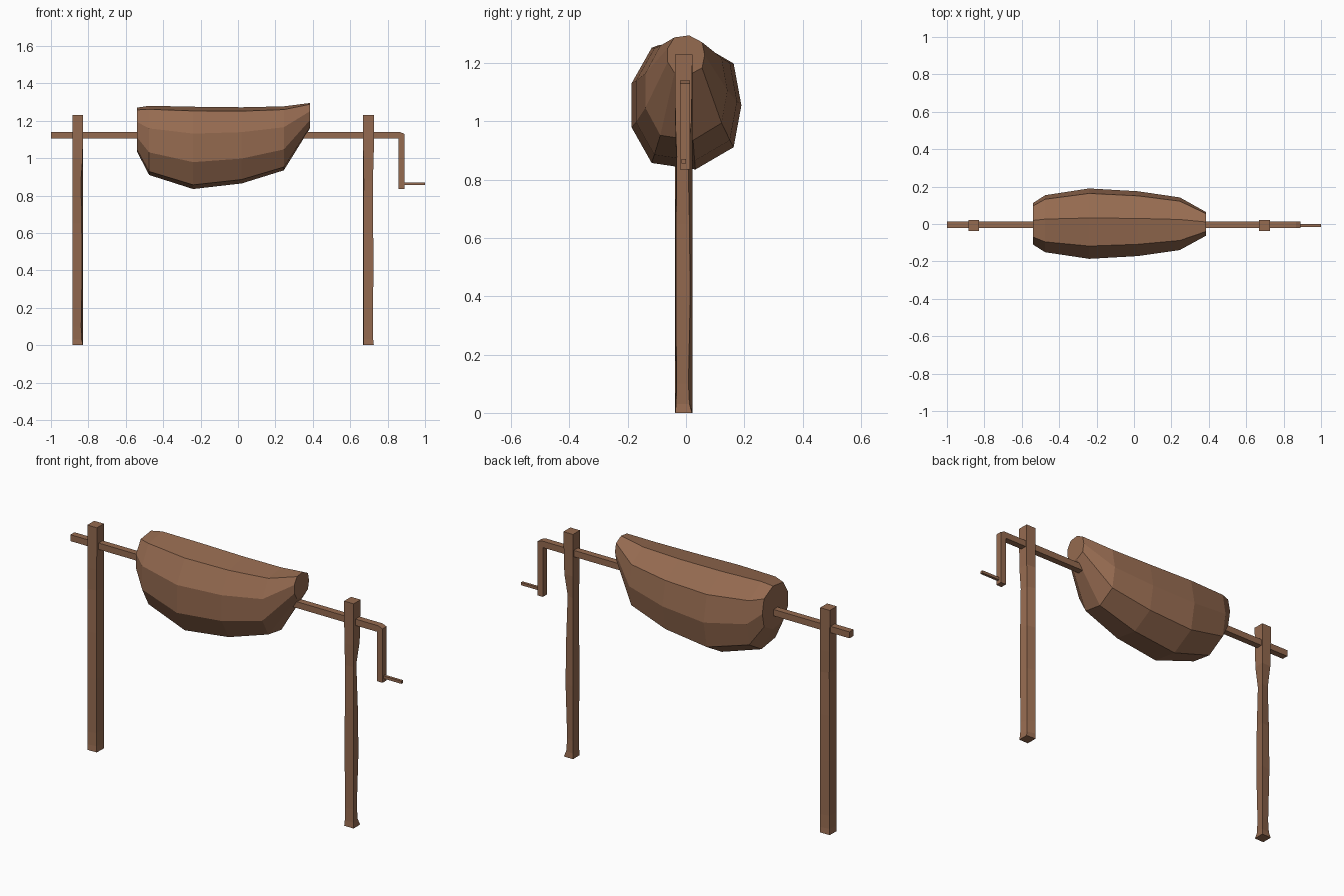
import bpy
import bmesh

cube = bpy.data.objects.get("Cube")
if cube:
    bpy.data.objects.remove(cube)

brown = bpy.data.materials.new("roasted_brown")
brown.use_nodes = True
colour = (0.30, 0.145, 0.08, 1)
brown.diffuse_color = colour
brown.node_tree.nodes["Principled BSDF"].inputs["Base Color"].default_value = colour


def loft(name, rings):
    """Skin a list of equal-length point rings and cap both ends."""
    bm = bmesh.new()
    loops = [[bm.verts.new(p) for p in ring] for ring in rings]
    count = len(loops[0])
    for a, b in zip(loops, loops[1:]):
        for i in range(count):
            j = (i + 1) % count
            bm.faces.new((a[i], a[j], b[j], b[i]))
    bm.faces.new(loops[0])
    bm.faces.new(loops[-1])
    bmesh.ops.recalc_face_normals(bm, faces=bm.faces)
    mesh = bpy.data.meshes.new(name)
    bm.to_mesh(mesh)
    bm.free()
    mesh.materials.append(brown)
    obj = bpy.data.objects.new(name, mesh)
    bpy.context.collection.objects.link(obj)
    return obj


# Meat: nine-sided section, scaled along the spit
section = [(1, 0), (0.86, 0.64), (0.17, 0.98), (-0.62, 0.88), (-0.98, 0.34),
           (-0.98, -0.34), (-0.62, -0.88), (0.17, -0.98), (0.86, -0.64)]
# x, half width, bottom, top
stations = [(-0.54, 0.112, 1.035, 1.27), (-0.475, 0.154, 0.91, 1.28),
            (-0.24, 0.19, 0.835, 1.275), (0.02, 0.175, 0.865, 1.272),
            (0.245, 0.142, 0.935, 1.277), (0.385, 0.064, 1.16, 1.295)]
loft("roast_meat", [
    [(x, y * w, (lo + hi) / 2 + z * (hi - lo) / 1.96) for y, z in section]
    for x, w, lo, hi in stations])

# Spit bar with its crank arm, one bent profile
bend = [(-1, 1.105), (-1, 1.14), (0.865, 1.14), (0.89, 1.13),
        (0.89, 0.835), (0.857, 0.835), (0.857, 1.105)]
loft("spit_bar_and_crank", [[(x, y, z) for x, z in bend] for y in (-0.021, 0.014)])

# Crank handle
loft("crank_handle", [
    [(x, -0.015, 0.856), (x, 0, 0.856), (x, 0, 0.871), (x, -0.015, 0.871)]
    for x in (0.885, 1)])

# Posts: square timber whose chosen corners are whittled inward
heights = [0, 0.03, 0.1, 0.4, 0.65, 0.88, 1.0, 1.23]
whittle = [0.1, 0.6, 0.8, 0.45, 0.6, 0.9, 0.2, 0]


def post(name, x, cuts):
    rings = []
    for z, amount in zip(heights, whittle):
        ring = []
        for sx, sy in ((-1, -1), (1, -1), (1, 1), (-1, 1)):
            inset = amount * cuts.get((sx, sy), 0)
            ring.append((x + sx * (0.029 - inset), -0.008 + sy * (0.03 - inset), z))
        rings.append(ring)
    loft(name, rings)


post("right_post", -0.857, {(1, -1): 0.013, (-1, 1): 0.013})
post("left_post", 0.698, {(1, 1): 0.017, (-1, -1): 0.004, (1, -1): 0.007})
